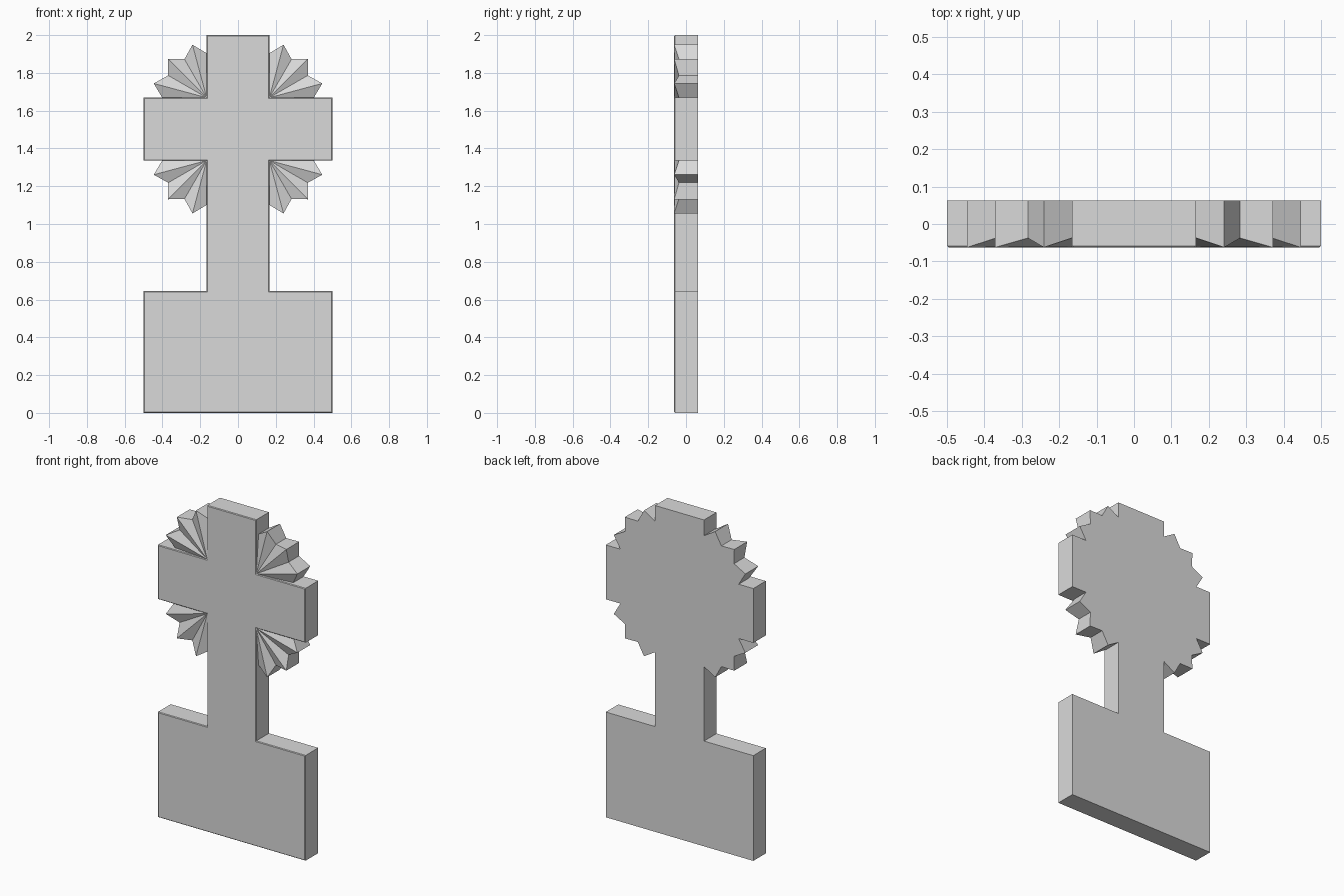
import bpy, bmesh, math

if "Cube" in bpy.data.objects:
    bpy.data.objects.remove(bpy.data.objects["Cube"])

BACK, FRONT = 0.0625, -0.0625
STEM, ARM = 0.166, 0.5
ARM_LOW, ARM_HIGH = 1.336, 1.669
CHAMFER = 0.004

stone = bpy.data.materials.new("light grey stone")
stone.diffuse_color = (0.7, 0.7, 0.7, 1)
stone.use_nodes = True
stone.node_tree.nodes["Principled BSDF"].inputs["Base Color"].default_value = stone.diffuse_color


def finish(name, bm):
    bmesh.ops.recalc_face_normals(bm, faces=bm.faces[:])
    mesh = bpy.data.meshes.new(name)
    bm.to_mesh(mesh)
    bm.free()
    mesh.materials.append(stone)
    obj = bpy.data.objects.new(name, mesh)
    bpy.context.collection.objects.link(obj)
    return obj


# Cross and plinth: one mirrored outline, extruded, with a fine front chamfer
half = [(ARM, 0), (ARM, 0.645), (STEM, 0.645), (STEM, ARM_LOW), (ARM, ARM_LOW),
        (ARM, ARM_HIGH), (STEM, ARM_HIGH), (STEM, 2.0)]
outline = half + [(-x, z) for x, z in reversed(half)]
bm = bmesh.new()
back = [bm.verts.new((x, BACK, z)) for x, z in outline]
front = [bm.verts.new((x, FRONT, z)) for x, z in outline]
n = len(outline)
bm.faces.new(back)
front_face = bm.faces.new(front)
for i in range(n):
    j = (i + 1) % n
    bm.faces.new((back[i], back[j], front[j], front[i]))
bmesh.ops.recalc_face_normals(bm, faces=bm.faces[:])
bmesh.ops.bevel(bm, geom=list(front_face.edges), offset=CHAMFER, segments=1,
                affect='EDGES', clamp_overlap=True)
finish("cross_and_plinth", bm)


# Pleated sunburst fan: ridges at the front plane, valleys set back
def fan(name, sx, sz, corner_z):
    bm = bmesh.new()
    cx = sx * STEM
    rim_f, rim_b = [], []
    for i in range(7):
        a = math.radians(15 * i)
        r, y = (0.29, FRONT) if i % 2 else (0.235, -0.0375)
        x, z = cx + sx * r * math.cos(a), corner_z + sz * r * math.sin(a)
        rim_f.append(bm.verts.new((x, y, z)))
        rim_b.append(bm.verts.new((x, BACK, z)))
    cf = bm.verts.new((cx, FRONT + CHAMFER / 2, corner_z))
    cb = bm.verts.new((cx, BACK, corner_z))
    for i in range(6):
        bm.faces.new((cf, rim_f[i], rim_f[i + 1]))
        bm.faces.new((rim_f[i], rim_b[i], rim_b[i + 1], rim_f[i + 1]))
    bm.faces.new([cb] + rim_b)
    bm.faces.new((cf, cb, rim_b[0], rim_f[0]))
    bm.faces.new((cf, cb, rim_b[-1], rim_f[-1]))
    finish(name, bm)


for sx, side in ((-1, "left"), (1, "right")):
    fan("upper_fan_" + side, sx, 1, ARM_HIGH)
    fan("lower_fan_" + side, sx, -1, ARM_LOW)
